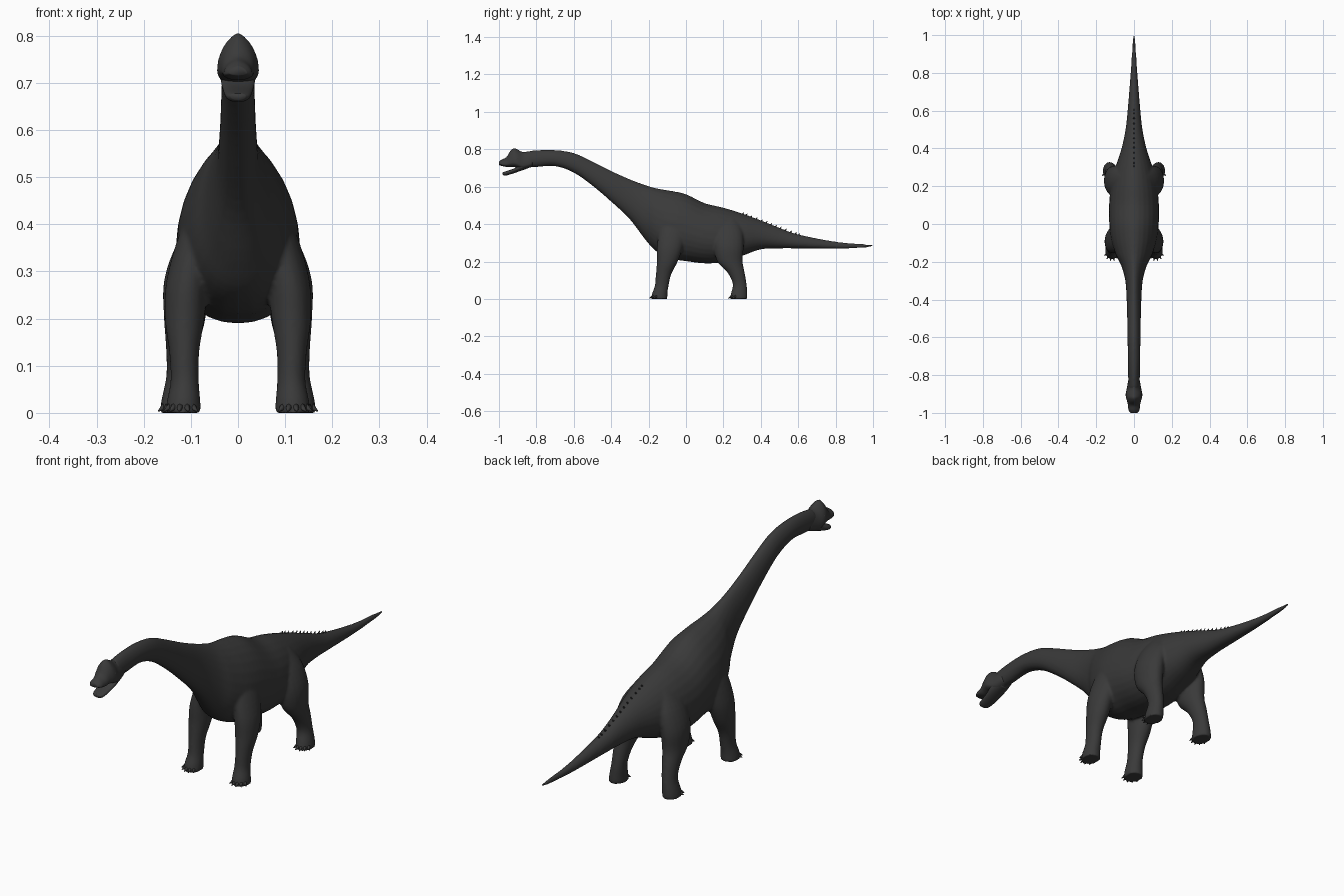
import bpy
import bmesh
import math
from mathutils import Vector

if "Cube" in bpy.data.objects:
    bpy.data.objects.remove(bpy.data.objects["Cube"], do_unlink=True)


def make_material(name, colour):
    mat = bpy.data.materials.new(name)
    mat.use_nodes = True
    mat.diffuse_color = colour
    bsdf = mat.node_tree.nodes["Principled BSDF"]
    bsdf.inputs["Base Color"].default_value = colour
    bsdf.inputs["Roughness"].default_value = 0.8
    return mat


SKIN = make_material("charcoal skin", (0.042, 0.042, 0.042, 1))


def resample(rows, steps):
    """Smooth curve through the rows of a section table."""
    out = []
    for i in range(len(rows) - 1):
        a, b = rows[max(i - 1, 0)], rows[i]
        c, d = rows[i + 1], rows[min(i + 2, len(rows) - 1)]
        for s in range(steps):
            t = s / steps
            out.append([q + 0.5 * t * (r - p + t * (2 * p - 5 * q + 4 * r - e
                        + t * (3 * (q - r) + e - p)))
                        for p, q, r, e in zip(a, b, c, d)])
    out.append(list(rows[-1]))
    return out


def add_loft(bm, rings):
    """Skin a list of closed rings and cap both ends."""
    loops = [[bm.verts.new(p) for p in ring] for ring in rings]
    n = len(loops[0])
    for lower, upper in zip(loops, loops[1:]):
        for i in range(n):
            j = (i + 1) % n
            bm.faces.new((lower[i], lower[j], upper[j], upper[i]))
    bm.faces.new(loops[0][::-1])
    bm.faces.new(loops[-1])


def finish(bm, name):
    bmesh.ops.recalc_face_normals(bm, faces=bm.faces)
    mesh = bpy.data.meshes.new(name)
    bm.to_mesh(mesh)
    bm.free()
    for poly in mesh.polygons:
        poly.use_smooth = True
    mesh.materials.append(SKIN)
    obj = bpy.data.objects.new(name, mesh)
    bpy.context.collection.objects.link(obj)
    return obj


def spine_rings(rows, low=0.42, pinch=1.15, sides=28, steps=4):
    """Rows are y, top, bottom, half width; 'low' sets the widest height."""
    rings = []
    for y, top, bottom, w in resample(rows, steps):
        mid = bottom + (top - bottom) * low
        ring = []
        for k in range(sides):
            a = math.tau * k / sides
            c, s = math.cos(a), math.sin(a)
            x = math.copysign(abs(c) ** (pinch if s > 0 else 0.9), c) * w
            ring.append((x, y, mid + s * ((top - mid) if s > 0 else (mid - bottom))))
        rings.append(ring)
    return rings


def leg_rings(rows, side, sides=20):
    """Rows are z, x, y, x radius, y radius."""
    return [[(side * (x + rx * math.cos(math.tau * k / sides)),
              y + ry * math.sin(math.tau * k / sides), z) for k in range(sides)]
            for z, x, y, rx, ry in resample(rows, 4)]


def add_spike(bm, base, tip, radius):
    base, tip = Vector(base), Vector(tip)
    axis = tip - base
    matrix = axis.to_track_quat("Z", "Y").to_matrix().to_4x4()
    matrix.translation = (base + tip) / 2
    bmesh.ops.create_cone(bm, cap_ends=True, segments=8, radius1=radius,
                          radius2=radius * 0.15, depth=axis.length, matrix=matrix)


# Neck, trunk and tail
BODY = [
    (-0.87, 0.785, 0.70, 0.030), (-0.80, 0.795, 0.705, 0.031),
    (-0.70, 0.796, 0.71, 0.033), (-0.60, 0.78, 0.675, 0.034),
    (-0.50, 0.735, 0.605, 0.036), (-0.40, 0.685, 0.52, 0.039),
    (-0.30, 0.64, 0.425, 0.046), (-0.22, 0.61, 0.32, 0.068),
    (-0.16, 0.592, 0.255, 0.098), (-0.08, 0.578, 0.215, 0.123),
    (0.0, 0.56, 0.202, 0.131), (0.1, 0.512, 0.19, 0.132),
    (0.2, 0.488, 0.197, 0.122), (0.3, 0.457, 0.23, 0.098),
    (0.4, 0.42, 0.265, 0.066), (0.5, 0.38, 0.27, 0.045),
    (0.6, 0.345, 0.27, 0.034), (0.8, 0.306, 0.268, 0.018),
    (0.95, 0.294, 0.274, 0.008), (1.0, 0.289, 0.28, 0.005),
]
FRONT_LEG = [
    (0.0, 0.116, -0.143, 0.038, 0.044), (0.03, 0.115, -0.14, 0.035, 0.041),
    (0.07, 0.113, -0.13, 0.030, 0.037), (0.13, 0.114, -0.12, 0.032, 0.041),
    (0.20, 0.113, -0.10, 0.042, 0.056), (0.28, 0.107, -0.085, 0.045, 0.070),
    (0.38, 0.085, -0.07, 0.039, 0.072), (0.46, 0.06, -0.06, 0.025, 0.05),
]
HIND_LEG = [
    (0.0, 0.13, 0.281, 0.036, 0.047), (0.03, 0.128, 0.284, 0.034, 0.044),
    (0.08, 0.122, 0.287, 0.030, 0.037), (0.14, 0.118, 0.268, 0.035, 0.046),
    (0.20, 0.113, 0.235, 0.044, 0.068), (0.28, 0.108, 0.228, 0.049, 0.080),
    (0.36, 0.085, 0.225, 0.044, 0.078), (0.43, 0.05, 0.22, 0.03, 0.055),
]
bm = bmesh.new()
add_loft(bm, spine_rings(BODY))
for side in (1, -1):
    add_loft(bm, leg_rings(FRONT_LEG, side))
    add_loft(bm, leg_rings(HIND_LEG, side))
body = finish(bm, "body_and_legs")

# Fuse the limbs into the trunk
fuse = body.modifiers.new("fuse", "REMESH")
fuse.mode = "VOXEL"
fuse.voxel_size = 0.006
fuse.use_smooth_shade = True
relax = body.modifiers.new("relax", "SMOOTH")
relax.factor = 0.5
relax.iterations = 5

# Head with a tall narrow nose crest
HEAD = [
    (-1.0, 0.734, 0.716, 0.018), (-0.985, 0.745, 0.711, 0.029),
    (-0.96, 0.758, 0.706, 0.032), (-0.94, 0.79, 0.706, 0.036),
    (-0.92, 0.805, 0.705, 0.042), (-0.90, 0.798, 0.70, 0.044),
    (-0.87, 0.785, 0.692, 0.038), (-0.82, 0.79, 0.708, 0.029),
]
bm = bmesh.new()
add_loft(bm, spine_rings(HEAD, low=0.25, pinch=1.4))
finish(bm, "head")

# Open lower jaw
JAW = [
    (-0.98, 0.677, 0.664, 0.016), (-0.965, 0.682, 0.659, 0.026),
    (-0.92, 0.697, 0.672, 0.032), (-0.88, 0.722, 0.686, 0.036),
    (-0.84, 0.735, 0.70, 0.028),
]
bm = bmesh.new()
add_loft(bm, spine_rings(JAW, low=0.6, pinch=0.7))
finish(bm, "lower_jaw")

# Eyes
for side, label in ((1, "left"), (-1, "right")):
    bm = bmesh.new()
    bmesh.ops.create_uvsphere(bm, u_segments=12, v_segments=8, radius=0.008)
    bmesh.ops.translate(bm, verts=bm.verts, vec=(side * 0.034, -0.905, 0.748))
    finish(bm, label + "_eye")

# Claws fanned around the front of each foot
for name, row in (("front", FRONT_LEG[0]), ("hind", HIND_LEG[0])):
    for side, label in ((1, "left"), (-1, "right")):
        bm = bmesh.new()
        for k in range(5):
            a = math.radians(-130 + 26 * k)
            c, s = math.cos(a), math.sin(a)
            base = (side * (row[1] + c * row[3] * 0.75), row[2] + s * row[4] * 0.75, 0.014)
            tip = (side * (row[1] + c * row[3] * 1.2), row[2] + s * row[4] * 1.2, 0.004)
            add_spike(bm, base, tip, 0.009)
        bmesh.ops.translate(bm, verts=bm.verts,
                            vec=(0, 0, -min(0, min(v.co.z for v in bm.verts))))
        finish(bm, f"{label}_{name}_claws")

# Small spines along the tail ridge
bm = bmesh.new()
for y, top, bottom, w in resample(BODY[13:17], 4):
    add_spike(bm, (0, y, top - 0.008), (0, y + 0.01, top + 0.006), 0.006)
finish(bm, "tail_spines")
